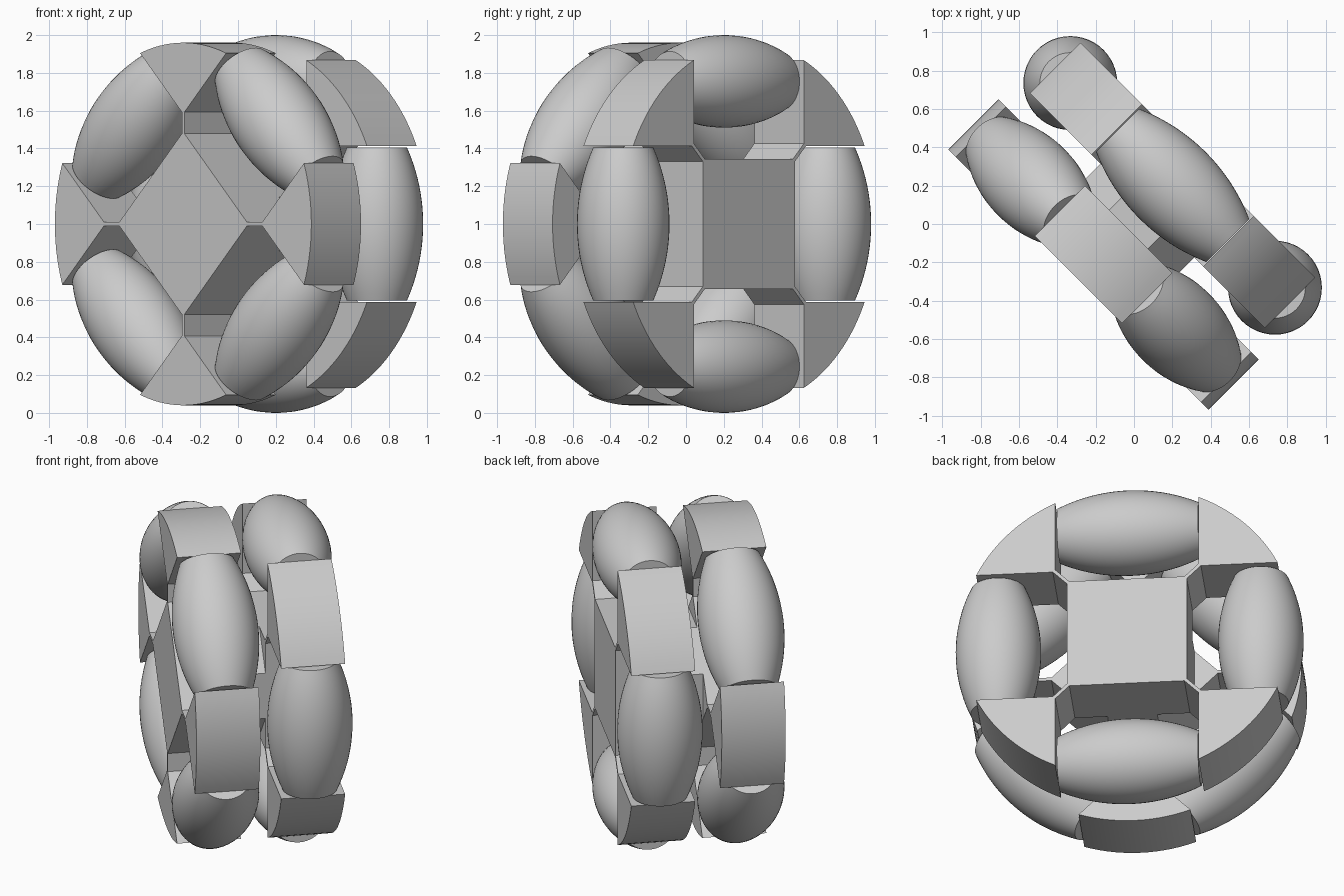
import bpy, bmesh
from math import sin, cos, asin, sqrt, pi, radians
from mathutils import Matrix, Vector

cube = bpy.data.objects.get("Cube")
if cube:
    bpy.data.objects.remove(cube, do_unlink=True)

grey = bpy.data.materials.new("light grey")
grey.use_nodes = True
grey.diffuse_color = (0.6, 0.6, 0.6, 1)
grey.node_tree.nodes["Principled BSDF"].inputs["Base Color"].default_value = (0.6, 0.6, 0.6, 1)

# Wheel frame: local x and y lie in the wheel plane, local z is the axle
D = 1 / sqrt(2)
WHEEL = Matrix(((-D, 0, D, 0), (D, 0, D, 0), (0, 1, 0, 1), (0, 0, 0, 1)))

RIM = 0.96        # radius of the block rim
CORE = 0.345      # half width of the core square
INNER = 0.412     # inner edges of the corner blocks
NECK = 0.014      # neck half width along the edges
HALF = 0.186      # half thickness of a layer
REACH = 0.755     # distance from the axle to a roller
SPAN = 0.406      # half length of a roller


def finish(name, bm, matrix):
    bm.transform(matrix)
    bmesh.ops.recalc_face_normals(bm, faces=bm.faces)
    mesh = bpy.data.meshes.new(name)
    bm.to_mesh(mesh)
    bm.free()
    mesh.materials.append(grey)
    obj = bpy.data.objects.new(name, mesh)
    bpy.context.collection.objects.link(obj)
    bpy.ops.object.select_all(action='DESELECT')
    obj.select_set(True)
    bpy.context.view_layer.objects.active = obj
    bpy.ops.object.shade_smooth_by_angle(angle=radians(30))


def prism(name, outline, low, high, matrix):
    bm = bmesh.new()
    face = bm.faces.new([bm.verts.new((x, y, low)) for x, y in outline])
    new = bmesh.ops.extrude_face_region(bm, geom=[face])["geom"]
    top = [v for v in new if isinstance(v, bmesh.types.BMVert)]
    bmesh.ops.translate(bm, verts=top, vec=(0, 0, high - low))
    finish(name, bm, matrix)


def frame_outline():
    # One quadrant: core corner, thin neck, block with a curved rim
    start = asin(INNER / RIM)
    steps = 14
    angles = [start + (pi / 2 - 2 * start) * i / steps for i in range(steps + 1)]
    quadrant = [(CORE, CORE - NECK), (INNER + NECK, INNER)]
    quadrant += [(RIM * cos(t), RIM * sin(t)) for t in angles]
    quadrant += [(INNER, INNER + NECK), (CORE - NECK, CORE)]
    points = []
    for k in range(4):
        turn = Matrix.Rotation(k * pi / 2, 2)
        points += [tuple(turn @ Vector(p)) for p in quadrant]
    return points


def roller(name, matrix):
    # Barrel whose bulge follows the wheel's outer circle
    bm = bmesh.new()
    steps, sides = 20, 48
    rings = []
    for i in range(steps + 1):
        t = -SPAN + 2 * SPAN * i / steps
        r = sqrt(1 - t * t) - REACH
        rings.append([bm.verts.new((REACH + r * cos(2 * pi * j / sides), t,
                                    r * sin(2 * pi * j / sides)))
                      for j in range(sides)])
    for a, b in zip(rings, rings[1:]):
        for j in range(sides):
            k = (j + 1) % sides
            bm.faces.new((a[j], a[k], b[k], b[j]))
    bm.faces.new(rings[0])
    bm.faces.new(rings[-1])
    finish(name, bm, matrix)


# Two layers, the front one turned by an eighth
for side, depth, turn in (("front", -0.225, pi / 4), ("back", 0.285, 0)):
    place = WHEEL @ Matrix.Translation((0, 0, depth)) @ Matrix.Rotation(turn, 4, 'Z')
    prism(side + "_frame", frame_outline(), -HALF, HALF, place)
    for k in range(4):
        roller(f"{side}_roller_{k + 1}", place @ Matrix.Rotation(k * pi / 2, 4, 'Z'))

# Octagonal hub joining the layers
corner = CORE / cos(pi / 8)
octagon = [(corner * cos(pi / 8 + k * pi / 4), corner * sin(pi / 8 + k * pi / 4))
           for k in range(8)]
prism("hub", octagon, -0.04, 0.1, WHEEL)
